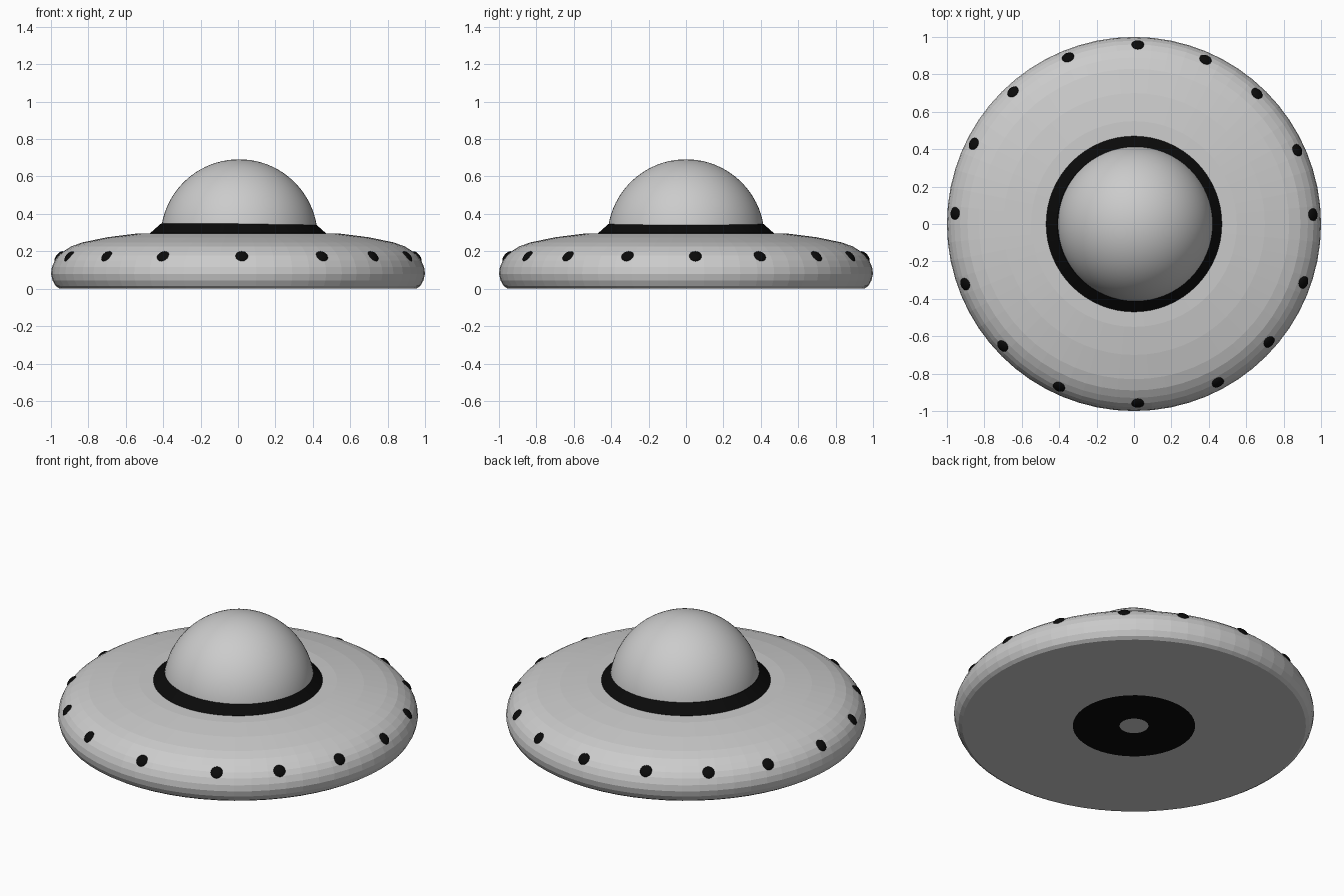
import bpy, bmesh, math
from mathutils import Matrix, Vector

if "Cube" in bpy.data.objects:
    bpy.data.objects.remove(bpy.data.objects["Cube"])


def material(name, rgb):
    m = bpy.data.materials.new(name)
    m.diffuse_color = (*rgb, 1)
    m.use_nodes = True
    m.node_tree.nodes["Principled BSDF"].inputs["Base Color"].default_value = m.diffuse_color
    return m


BLACK = material("black", (0.003, 0.003, 0.003))
WHITE = material("pale_light", (0.8, 0.8, 0.8))


def finish(name, bm, mat=None, smooth=None):
    bmesh.ops.recalc_face_normals(bm, faces=bm.faces)
    me = bpy.data.meshes.new(name)
    bm.to_mesh(me)
    bm.free()
    ob = bpy.data.objects.new(name, me)
    bpy.context.collection.objects.link(ob)
    if mat:
        me.materials.append(mat)
    if smooth is not None:
        bpy.ops.object.select_all(action='DESELECT')
        ob.select_set(True)
        bpy.context.view_layer.objects.active = ob
        bpy.ops.object.shade_smooth_by_angle(angle=math.radians(smooth))
    return ob


def lathe(name, profile, segments, mat=None, smooth=None, offset=(0, 0, 0)):
    """Spin a (radius, height) profile around the z axis."""
    bm = bmesh.new()
    vs = [bm.verts.new((r, 0, z)) for r, z in profile]
    es = [bm.edges.new(p) for p in zip(vs, vs[1:])]
    bmesh.ops.spin(bm, geom=vs + es, axis=(0, 0, 1), cent=(0, 0, 0),
                   angle=2 * math.pi, steps=segments)
    bmesh.ops.remove_doubles(bm, verts=bm.verts, dist=1e-5)
    bmesh.ops.translate(bm, verts=bm.verts, vec=offset)
    return finish(name, bm, mat, smooth)


# Saucer hull: flat underside, rounded rim, shallow sloping top
lathe("saucer_hull", [
    (0, 0.002), (0.955, 0.002), (0.975, 0.015), (0.992, 0.045), (1.0, 0.08),
    (0.995, 0.115), (0.98, 0.15), (0.96, 0.177), (0.93, 0.202), (0.89, 0.227),
    (0.83, 0.248), (0.70, 0.275), (0.55, 0.294), (0.44, 0.297), (0, 0.297)], 64)

# Black collar around the dome
lathe("dome_collar", [(0, 0.292), (0.47, 0.292), (0.47, 0.297), (0.41, 0.35), (0, 0.35)],
      64, BLACK, 30)

# Cockpit dome: upper part of a sphere
R, CZ = 0.42, 0.272
arc = [(R * math.cos(a), CZ + R * math.sin(a))
       for a in (math.radians(5 + 85 * i / 20) for i in range(20))]
lathe("cockpit_dome", arc + [(0, CZ + R)], 64, None, 40, (0.006, 0, 0))

# Underside hatch with a small lamp in the middle
lathe("belly_hatch", [(0.08, 0.001), (0.34, 0.001)], 48, BLACK)
lathe("belly_lamp", [(0, 0), (0.08, 0)], 32, WHITE)

# Rim lights: flattened balls lying on the sloping rim, slightly uneven spacing
ANGLES = [88.8, 66.5, 46.7, 24.3, 3, -19, -41.1, -62.1, -88.8,
          -114.7, -137.1, -160.4, 176.6, 153.4, 132.5, 111.6]
for i, deg in enumerate(ANGLES):
    bm = bmesh.new()
    bmesh.ops.create_uvsphere(bm, u_segments=16, v_segments=10, radius=1)
    a = math.radians(deg)
    normal = Vector((math.cos(a) * 0.76, math.sin(a) * 0.76, 0.65))
    pos = Vector((math.cos(a) * 0.957, math.sin(a) * 0.957, 0.172))
    bm.transform(Matrix.Translation(pos)
                 @ normal.to_track_quat('Z', 'Y').to_matrix().to_4x4()
                 @ Matrix.Diagonal((0.035, 0.035, 0.016, 1)))
    finish(f"rim_light_{i + 1}", bm, BLACK, 60)
